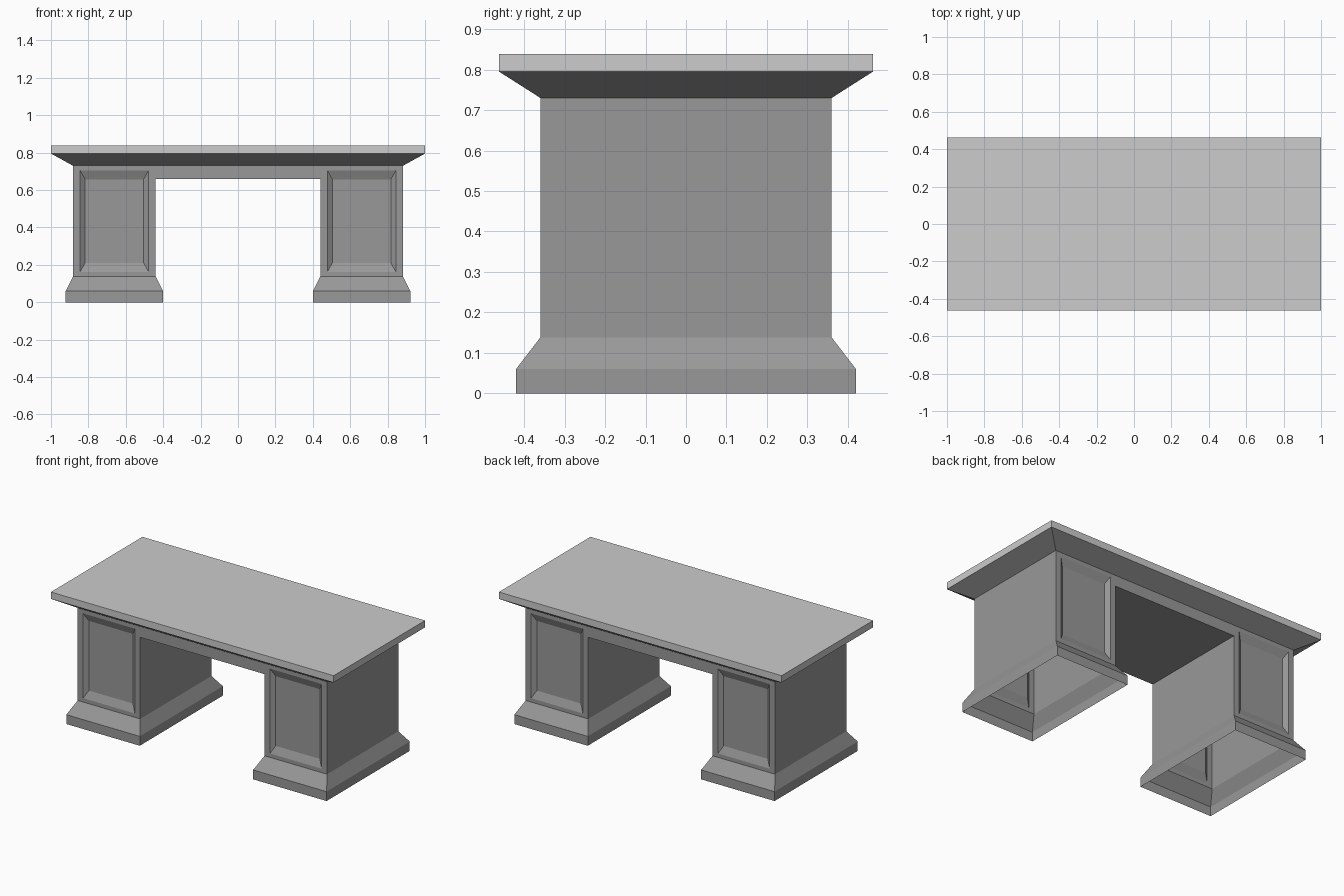
import bpy, bmesh
from mathutils import Vector

cube = bpy.data.objects.get("Cube")
if cube:
    bpy.data.objects.remove(cube, do_unlink=True)


def make_material(name, value):
    mat = bpy.data.materials.new(name)
    mat.use_nodes = True
    colour = (value, value, value, 1)
    mat.diffuse_color = colour
    mat.node_tree.nodes["Principled BSDF"].inputs["Base Color"].default_value = colour
    return mat


dark = make_material("dark grey", 0.318)
light = make_material("light grey", 0.604)


def loft(bm, rings, centre_x=0):
    """Stack rectangles (half x, half y, z) into an open tube; return its faces per step."""
    loops = [[bm.verts.new((centre_x + sx * hx, sy * hy, z))
              for sx, sy in ((-1, -1), (1, -1), (1, 1), (-1, 1))] for hx, hy, z in rings]
    steps = []
    for a, b in zip(loops, loops[1:]):
        steps.append([bm.faces.new((a[i], a[(i + 1) % 4], b[(i + 1) % 4], b[i]))
                      for i in range(4)])
    return steps, loops


def inset(bm, face, margin_x, margin_z, depth):
    """Inset a front or back face by separate side and height margins, sinking it inward."""
    centre = face.calc_center_median()
    inward = -face.normal.y
    bmesh.ops.inset_individual(bm, faces=[face], thickness=0.01)
    outer = face_bounds[0], face_bounds[1]
    for v in face.verts:
        side = 1 if v.co.x > centre.x else -1
        up = 1 if v.co.z > centre.z else -1
        v.co = Vector((centre.x + side * (outer[0] - margin_x),
                       centre.y + inward * depth,
                       centre.z + up * (outer[1] - margin_z)))


def finish(name, bm, mat):
    mesh = bpy.data.meshes.new(name)
    bm.to_mesh(mesh)
    bm.free()
    mesh.materials.append(mat)
    obj = bpy.data.objects.new(name, mesh)
    bpy.context.collection.objects.link(obj)
    return obj


# Pedestals: hollow, open underneath, with a sunken panel front and back
SHAFT_X, SHAFT_Y, FOOT_TOP, BODY_TOP = 0.221, 0.36, 0.138, 0.73
for name, side in (("left_pedestal", 1), ("right_pedestal", -1)):
    bm = bmesh.new()
    steps, _ = loft(bm, [(0.26, 0.42, 0), (0.26, 0.42, 0.06),
                         (SHAFT_X, SHAFT_Y, FOOT_TOP), (SHAFT_X, SHAFT_Y, BODY_TOP)],
                    side * 0.661)
    bm.normal_update()
    for face in (steps[2][0], steps[2][2]):
        face_bounds = (SHAFT_X, (BODY_TOP - FOOT_TOP) / 2)
        inset(bm, face, 0.038, 0.025, 0)
        bm.normal_update()
        inset(bm, face, 0.065, 0.073, 0.02)
    finish(name, bm, dark)

# Apron bridging the pedestals
bm = bmesh.new()
steps, loops = loft(bm, [(0.44, SHAFT_Y, 0.66), (0.44, SHAFT_Y, BODY_TOP)])
bm.faces.new(reversed(loops[0]))
bmesh.ops.delete(bm, geom=[steps[0][1], steps[0][3]], context='FACES_ONLY')
finish("apron", bm, dark)

# Flared moulding under the top
bm = bmesh.new()
loft(bm, [(0.882, SHAFT_Y, BODY_TOP), (1, 0.462, 0.795)])
finish("top_moulding", bm, dark)

# Desk top slab
bm = bmesh.new()
_, loops = loft(bm, [(1, 0.462, 0.795), (1, 0.462, 0.839)])
bm.faces.new(loops[1])
finish("desk_top", bm, light)
